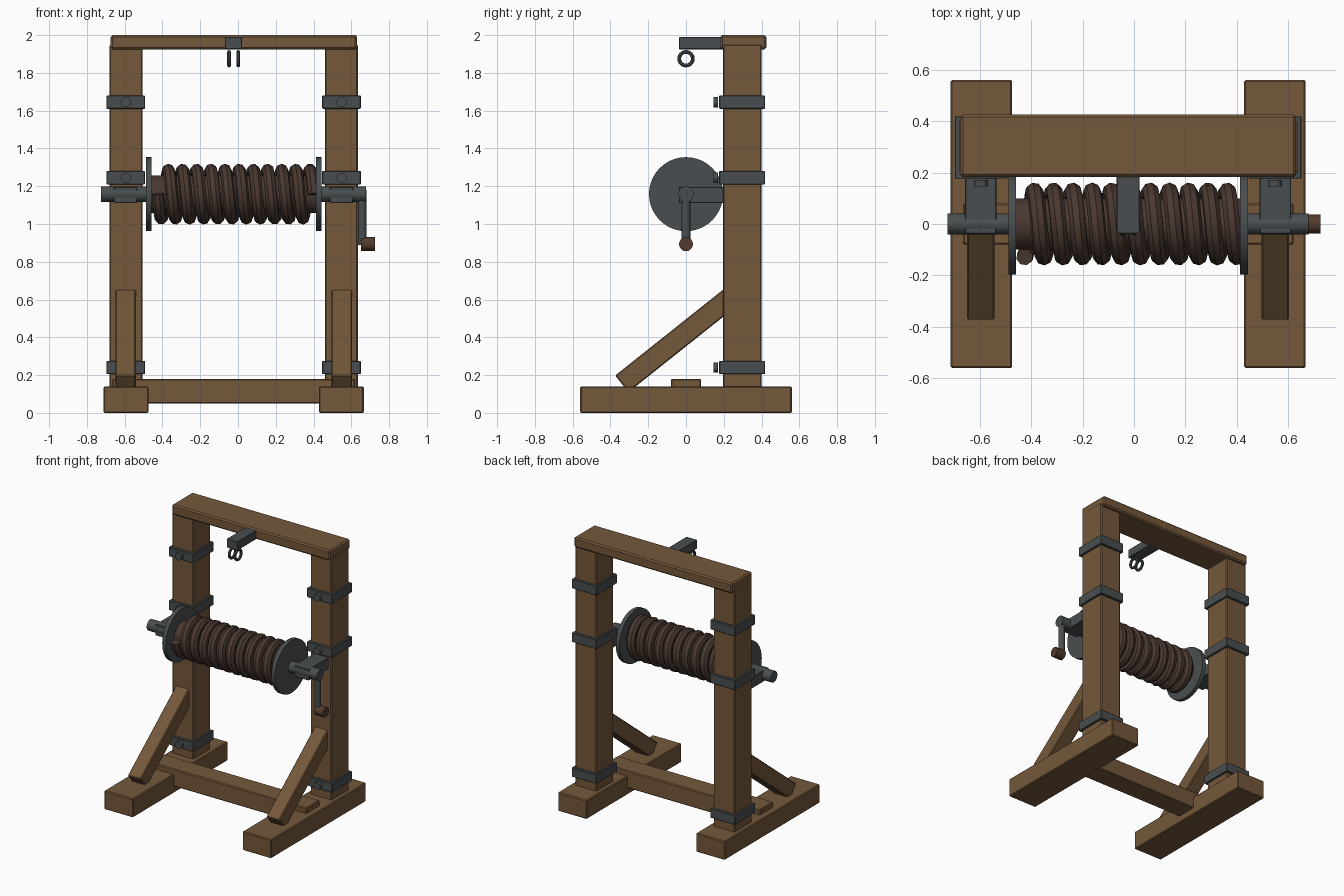
import bpy, bmesh, math
from mathutils import Matrix, Vector

if "Cube" in bpy.data.objects:
    bpy.data.objects.remove(bpy.data.objects["Cube"])

CX = -0.023          # centre line of the frame
AXLE_Z = 1.158


def material(name, col):
    m = bpy.data.materials.new(name)
    m.diffuse_color = (*col, 1)
    m.use_nodes = True
    m.node_tree.nodes["Principled BSDF"].inputs["Base Color"].default_value = m.diffuse_color
    return m


WOOD = material("oak wood", (0.175, 0.098, 0.043))
IRON = material("dark iron", (0.066, 0.076, 0.080))
ROPE = material("dark rope", (0.068, 0.040, 0.031))
GRIP = material("grip wood", (0.085, 0.043, 0.026))


def finish(name, bm, mat, smooth=False):
    bmesh.ops.recalc_face_normals(bm, faces=bm.faces)
    me = bpy.data.meshes.new(name)
    bm.to_mesh(me)
    bm.free()
    me.materials.append(mat)
    ob = bpy.data.objects.new(name, me)
    bpy.context.collection.objects.link(ob)
    if smooth:
        bpy.ops.object.select_all(action='DESELECT')
        ob.select_set(True)
        bpy.context.view_layer.objects.active = ob
        bpy.ops.object.shade_smooth_by_angle(angle=math.radians(35))
    return ob


def box(name, x, y, z, mat, bevel=0.006, rot=None):
    """Box from (min, max) ranges; rot tilts it about x at its centre."""
    bm = bmesh.new()
    bmesh.ops.create_cube(bm, size=1)
    size = [r[1] - r[0] for r in (x, y, z)]
    mid = Vector([(r[0] + r[1]) / 2 for r in (x, y, z)])
    bmesh.ops.scale(bm, vec=size, verts=bm.verts)
    if bevel:
        bmesh.ops.bevel(bm, geom=bm.edges[:], offset=bevel, segments=1, affect='EDGES')
    if rot:
        bmesh.ops.rotate(bm, matrix=Matrix.Rotation(rot, 3, 'X'), verts=bm.verts)
    bmesh.ops.translate(bm, vec=mid, verts=bm.verts)
    return finish(name, bm, mat)


def rod(name, a, b, r, mat, sides=24):
    """Cylinder between two points."""
    a, b = Vector(a), Vector(b)
    d = b - a
    bm = bmesh.new()
    bmesh.ops.create_cone(bm, cap_ends=True, segments=sides, radius1=r, radius2=r, depth=d.length)
    rot = d.to_track_quat('Z', 'Y').to_matrix().to_4x4()
    bmesh.ops.transform(bm, matrix=Matrix.Translation((a + b) / 2) @ rot, verts=bm.verts)
    return finish(name, bm, mat, True)


# Side frames: foot, post, brace, iron bands, axle bracket
for side, s in (("left", -1), ("right", 1)):
    def span(c, half):
        return (CX + s * c - half, CX + s * c + half)
    box(side + "_foot", span(0.57, 0.119), (-0.56, 0.56), (0, 0.14), WOOD)
    box(side + "_post", span(0.57, 0.0875), (0.195, 0.40), (0.13, 1.95), WOOD)

    # sloping brace, its rear end sunk into the post
    ang, length, thick = math.radians(38.5), 0.75, 0.113
    along = Vector((0, math.cos(ang), math.sin(ang)))
    down = Vector((0, math.sin(ang), -math.cos(ang)))
    mid = Vector((0, -0.375, 0.198)) + along * length / 2 + down * thick / 2
    box(side + "_brace", span(0.572, 0.054), (mid.y - length / 2, mid.y + length / 2),
        (mid.z - thick / 2, mid.z + thick / 2), WOOD, rot=ang)

    for i, z in enumerate((0.24, 1.245, 1.645)):
        box(f"{side}_band_{i + 1}", span(0.571, 0.102), (0.176, 0.418),
            (z - 0.035, z + 0.035), IRON, 0.003)
        x = CX + s * 0.571
        rod(f"{side}_band_bolt_{i + 1}", (x, 0.145, z), (x, 0.17, z), 0.027, IRON, 16)

    box(side + "_axle_bracket", span(0.572, 0.061), (-0.037, 0.21), (1.112, 1.195), IRON, 0.003)
    rod(side + "_flange", (CX + s * 0.435, 0, AXLE_Z), (CX + s * 0.465, 0, AXLE_Z), 0.196, IRON, 40)

# Cross members
box("top_beam", (-0.675, 0.63), (0.182, 0.425), (1.925, 2.0), WOOD, 0.01)
box("bottom_beam", (-0.665, 0.62), (-0.08, 0.08), (0.05, 0.18), WOOD)

# Axle and drum
rod("axle", (-0.725, 0, AXLE_Z), (0.678, 0, AXLE_Z), 0.041, IRON)
rod("drum", (CX - 0.44, 0, AXLE_Z), (CX + 0.44, 0, AXLE_Z), 0.1, ROPE, 32)

# Wound rope: a helix with a round section, going top, front, bottom
cu = bpy.data.curves.new("rope_path", 'CURVE')
cu.dimensions = '3D'
cu.bevel_depth = 0.033
cu.bevel_resolution = 2
cu.use_fill_caps = True
turns, steps = 11, 20
n = turns * steps
sp = cu.splines.new('POLY')
sp.points.add(n)
for i, p in enumerate(sp.points):
    t = 2 * math.pi * i / steps
    x = -0.425 + 0.825 * i / n
    p.co = (x, -0.128 * math.cos(t), AXLE_Z - 0.128 * math.sin(t), 1)
tmp = bpy.data.objects.new("rope_path", cu)
bpy.context.collection.objects.link(tmp)
dg = bpy.context.evaluated_depsgraph_get()
bm = bmesh.new()
bm.from_mesh(bpy.data.meshes.new_from_object(tmp.evaluated_get(dg)))
bpy.data.objects.remove(tmp)
finish("wound_rope", bm, ROPE, True)

# Crank
rod("crank_arm", (0.658, 0, 1.18), (0.658, 0, 0.89), 0.023, IRON, 16)
rod("crank_grip", (0.65, 0, 0.893), (0.725, 0, 0.893), 0.037, GRIP, 20)

# Rope guide under the top beam
box("guide_arm", (CX - 0.045, CX + 0.045), (-0.037, 0.2), (1.925, 1.99), IRON, 0.003)
for i, dx in enumerate((-0.024, 0.024)):
    bm = bmesh.new()
    R, r, A, B = 0.036, 0.010, 24, 8
    rings = [[bm.verts.new((CX + dx + r * math.sin(2 * math.pi * b / B),
                            (R + r * math.cos(2 * math.pi * b / B)) * math.cos(2 * math.pi * a / A),
                            1.875 + (R + r * math.cos(2 * math.pi * b / B)) * math.sin(2 * math.pi * a / A)))
              for b in range(B)] for a in range(A)]
    for a in range(A):
        for b in range(B):
            c, d = (a + 1) % A, (b + 1) % B
            bm.faces.new((rings[a][b], rings[c][b], rings[c][d], rings[a][d]))
    finish(f"guide_ring_{i + 1}", bm, IRON, True)
